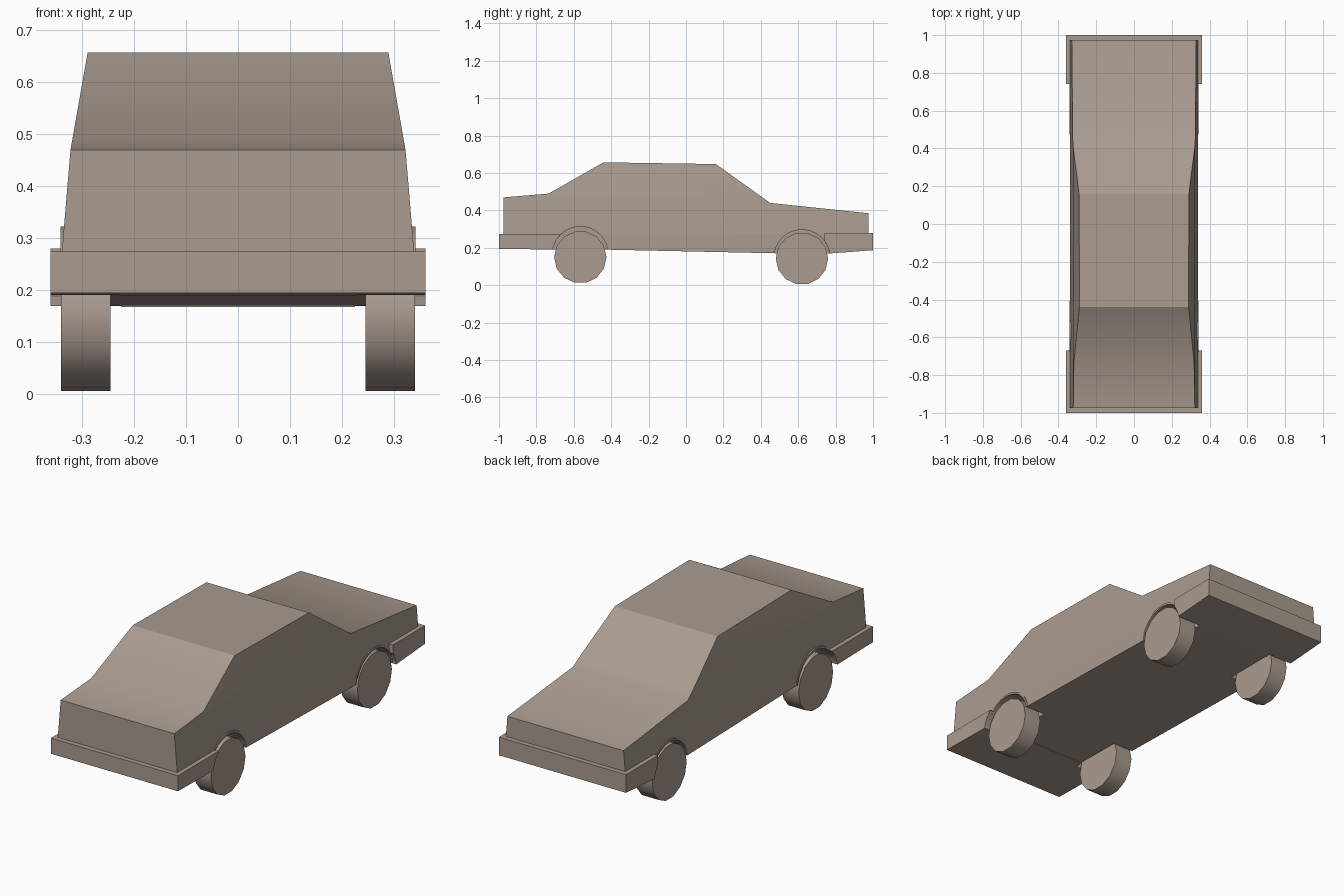
import bpy, bmesh, math
from mathutils import Matrix, Vector

cube = bpy.data.objects.get("Cube")
if cube:
    bpy.data.objects.remove(cube, do_unlink=True)

# one flat colour for everything
paint = bpy.data.materials.new("warm grey")
paint.use_nodes = True
COLOUR = (0.40, 0.33, 0.28, 1)
paint.diffuse_color = COLOUR
paint.node_tree.nodes["Principled BSDF"].inputs["Base Color"].default_value = COLOUR


def finish(bm, name):
    bmesh.ops.recalc_face_normals(bm, faces=bm.faces)
    mesh = bpy.data.meshes.new(name)
    bm.to_mesh(mesh)
    bm.free()
    mesh.materials.append(paint)
    obj = bpy.data.objects.new(name, mesh)
    bpy.context.collection.objects.link(obj)
    return obj


def extrude_profile(points, x0, x1):
    """Extrude a (y, z) outline from x0 to x1."""
    bm = bmesh.new()
    face = bm.faces.new([bm.verts.new((x0, y, z)) for y, z in points])
    moved = bmesh.ops.extrude_face_region(bm, geom=[face])["geom"]
    bmesh.ops.translate(bm, vec=(x1 - x0, 0, 0),
                        verts=[v for v in moved if isinstance(v, bmesh.types.BMVert)])
    return bm


def circle(y, z, radius, sides, start=0.0, sweep=2 * math.pi):
    return [(y + radius * math.cos(start + sweep * i / sides),
             z + radius * math.sin(start + sweep * i / sides)) for i in range(sides)]


def smooth(obj):
    bpy.ops.object.select_all(action="DESELECT")
    obj.select_set(True)
    bpy.context.view_layer.objects.active = obj
    bpy.ops.object.shade_smooth_by_angle(angle=math.radians(30))


def half_width(z):
    """Body half width, tapering to the belt line and then to the roof."""
    if z < 0.28:
        return 0.338
    if z < 0.47:
        return 0.338 - (z - 0.28) / 0.19 * 0.016
    return 0.322 - (z - 0.47) / 0.187 * 0.033


# body shell
outline = [(-0.975, 0.197), (-0.975, 0.47), (-0.735, 0.49), (-0.44, 0.657), (0.16, 0.648),
           (0.45, 0.44), (0.975, 0.385), (0.975, 0.186), (0.76, 0.171), (0.48, 0.171),
           (-0.41, 0.19)]
bm = extrude_profile(outline, -1, 1)
for level in (0.28, 0.47):
    bmesh.ops.bisect_plane(bm, geom=bm.verts[:] + bm.edges[:] + bm.faces[:],
                           plane_co=(0, 0, level), plane_no=(0, 0, 1))
for v in bm.verts:
    v.co.x = math.copysign(half_width(v.co.z), v.co.x)
body = finish(bm, "body")

# bumpers wrapping both ends
front_bumper = finish(extrude_profile(
    [(-1, 0.195), (-1, 0.275), (-0.67, 0.275), (-0.67, 0.19)], -0.36, 0.36), "front_bumper")
rear_bumper = finish(extrude_profile(
    [(1, 0.187), (1, 0.28), (0.74, 0.28), (0.74, 0.168)], -0.36, 0.36), "rear_bumper")

# wheels, arch lips and wheel well cutters
cutters = []
for end, y, wheel_z, well_z, bumper in (("front", -0.565, 0.15, 0.165, front_bumper),
                                        ("rear", 0.62, 0.143, 0.148, rear_bumper)):
    for side, s in (("left", 1), ("right", -1)):
        wheel = finish(extrude_profile(circle(y, wheel_z, 0.14, 14), s * 0.245, s * 0.34),
                       f"{end}_{side}_wheel")
        smooth(wheel)

        well = finish(extrude_profile(circle(y, well_z, 0.15, 24), s * 0.225, s * 0.5),
                      f"{end}_{side}_well_cutter")
        well.hide_render = True
        cutters.append(well)
        for target in (body, bumper):
            mod = target.modifiers.new("wheel well", "BOOLEAN")
            mod.operation = "DIFFERENCE"
            mod.solver = "EXACT"
            mod.object = well

        # thin raised lip around the arch opening
        arc = math.radians(160)
        start = math.radians(10)
        outer = circle(y, well_z, 0.159, 13, start, arc)
        inner = circle(y, well_z, 0.149, 13, start, arc)
        lip = finish(extrude_profile(outer + inner[::-1], s * 0.30, s * 0.341),
                     f"{end}_{side}_arch_lip")
        smooth(lip)

# bake the wells and drop the cutters
depsgraph = bpy.context.evaluated_depsgraph_get()
depsgraph.update()
for obj in (body, front_bumper, rear_bumper):
    baked = bpy.data.meshes.new_from_object(obj.evaluated_get(depsgraph))
    obj.modifiers.clear()
    obj.data = baked
for cutter in cutters:
    bpy.data.objects.remove(cutter, do_unlink=True)
smooth(body)
